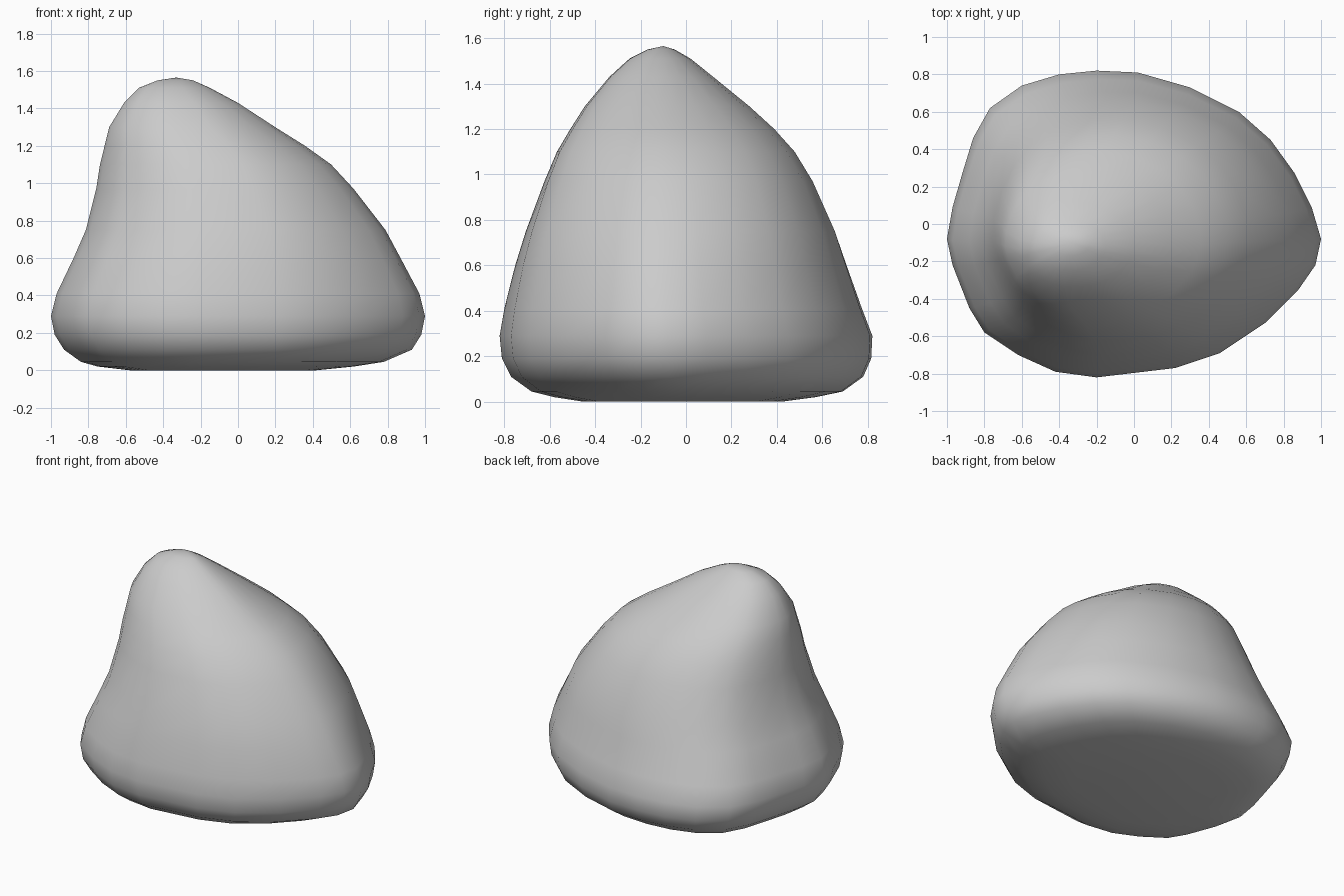
import bpy, bmesh, math

# Plan outline of the widest section, counter-clockwise
OUTLINE = [(1, -.08), (.95, .09), (.86, .27), (.73, .45), (.56, .60), (.30, .73), (.02, .81),
           (-.20, .82), (-.40, .80), (-.60, .74), (-.77, .62), (-.86, .46), (-.915, .28),
           (-.97, .09), (-1, -.08), (-.97, -.22), (-.88, -.45), (-.80, -.58), (-.62, -.70),
           (-.42, -.79), (-.20, -.82), (.22, -.77), (.46, -.69), (.70, -.53), (.88, -.35), (.97, -.22)]

# Sections: z, x min, x max, y min, y max
SECTIONS = [(0, -.58, .42, -.45, .42), (.02, -.75, .62, -.58, .57), (.045, -.84, .78, -.68, .69),
            (.11, -.93, .93, -.77, .78), (.19, -.98, .98, -.81, .815), (.29, -1, 1, -.82, .82),
            (.41, -.97, .97, -.80, .775), (.60, -.88, .87, -.755, .71), (.75, -.815, .79, -.71, .66),
            (.97, -.76, .62, -.63, .56), (1.10, -.74, .50, -.575, .48), (1.20, -.715, .36, -.515, .39),
            (1.30, -.69, .20, -.45, .28), (1.43, -.61, 0, -.34, .12), (1.51, -.53, -.15, -.25, .02),
            (1.55, -.43, -.24, -.17, -.05)]

bm = bmesh.new()
rings = []
for z, x0, x1, y0, y1 in SECTIONS:
    # Outline eases into a rounder section towards the peak
    keep = 1 - .7 * min(max((z - .35) / .7, 0), 1)
    ring = []
    for px, py in OUTLINE:
        u, v = px, py / .82
        a = math.atan2(v, u)
        u = keep * u + (1 - keep) * math.cos(a)
        v = keep * v + (1 - keep) * math.sin(a)
        ring.append(bm.verts.new(((x0 + x1) / 2 + u * (x1 - x0) / 2,
                                  (y0 + y1) / 2 + v * (y1 - y0) / 2, z)))
    rings.append(ring)

# Skin between the sections, flat base and peak
n = len(OUTLINE)
for lo, hi in zip(rings, rings[1:]):
    for i in range(n):
        j = (i + 1) % n
        bm.faces.new((lo[i], lo[j], hi[j], hi[i]))
bm.faces.new(rings[0][::-1])
peak = bm.verts.new((-.33, -.10, 1.565))
for i in range(n):
    bm.faces.new((rings[-1][i], rings[-1][(i + 1) % n], peak))
for f in bm.faces:
    f.smooth = True

mesh = bpy.data.meshes.new("boulder")
bm.to_mesh(mesh)
bm.free()
boulder = bpy.data.objects.new("boulder", mesh)
bpy.context.collection.objects.link(boulder)
